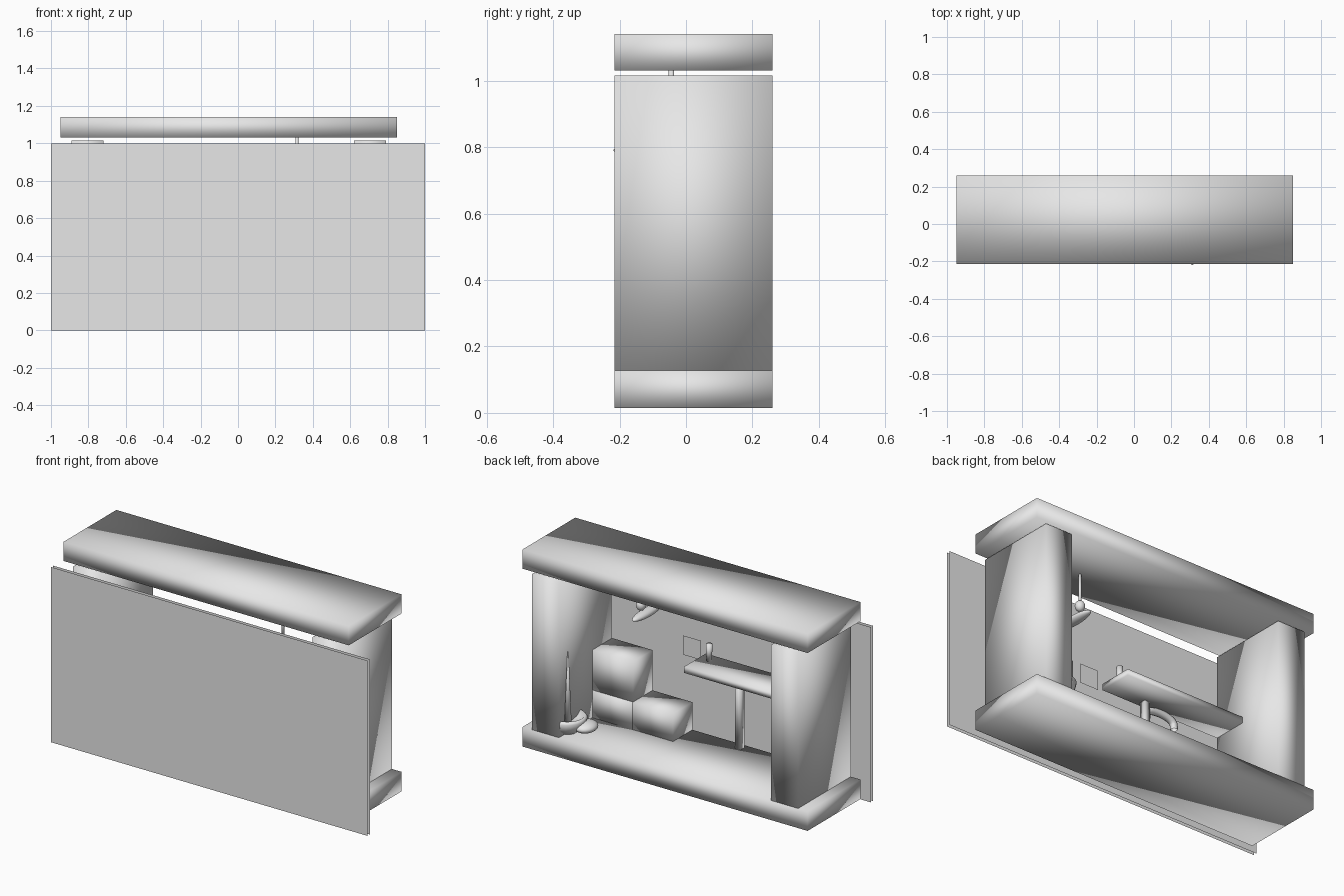
import bpy, bmesh, math
from mathutils import Matrix, Vector

cube = bpy.data.objects.get("Cube")
if cube:
    bpy.data.objects.remove(cube, do_unlink=True)

grey = bpy.data.materials.new("plain_grey")
grey.use_nodes = True
grey.diffuse_color = (0.8, 0.8, 0.8, 1)
grey.node_tree.nodes["Principled BSDF"].inputs["Base Color"].default_value = (0.8, 0.8, 0.8, 1)


def finish(name, bm, smooth=True):
    mesh = bpy.data.meshes.new(name)
    for face in bm.faces:
        face.smooth = smooth
    bm.to_mesh(mesh)
    bm.free()
    mesh.materials.append(grey)
    obj = bpy.data.objects.new(name, mesh)
    bpy.context.collection.objects.link(obj)
    return obj


def box(name, x, y, z):
    """Softly shaded box from three (min, max) ranges."""
    bm = bmesh.new()
    bmesh.ops.create_cube(bm, size=1)
    for v in bm.verts:
        v.co = Vector([lo + (c + 0.5) * (hi - lo) for c, (lo, hi) in zip(v.co, (x, y, z))])
    return finish(name, bm)


def panel(name, x, y, z):
    """Single upright sheet facing the front."""
    bm = bmesh.new()
    corners = [(x[0], z[0]), (x[1], z[0]), (x[1], z[1]), (x[0], z[1])]
    bm.faces.new([bm.verts.new((a, y, b)) for a, b in corners])
    return finish(name, bm, False)


def ball(name, centre, radii):
    bm = bmesh.new()
    bmesh.ops.create_uvsphere(bm, u_segments=20, v_segments=12, radius=1)
    bmesh.ops.transform(bm, matrix=Matrix.Translation(centre) @ Matrix.Diagonal((*radii, 1)), verts=bm.verts)
    return finish(name, bm)


def post(name, centre, z, r_low, r_high):
    """Upright round bar or cone."""
    bm = bmesh.new()
    bmesh.ops.create_cone(bm, cap_ends=True, segments=16, radius1=r_low, radius2=r_high,
                          depth=z[1] - z[0])
    bmesh.ops.translate(bm, vec=(*centre, sum(z) / 2), verts=bm.verts)
    return finish(name, bm)


def lathe(name, profile, centre, steps=24):
    """Turned shape from (radius, height) points."""
    bm = bmesh.new()
    verts = [bm.verts.new((r, 0, h)) for r, h in profile]
    edges = [bm.edges.new(pair) for pair in zip(verts, verts[1:])]
    bmesh.ops.spin(bm, geom=verts + edges, cent=(0, 0, 0), axis=(0, 0, 1),
                   angle=math.tau, steps=steps)
    bmesh.ops.remove_doubles(bm, verts=bm.verts, dist=0.0005)
    bmesh.ops.recalc_face_normals(bm, faces=bm.faces)
    bmesh.ops.translate(bm, vec=centre, verts=bm.verts)
    return finish(name, bm)


# Front wall, two thin sheets
panel("front_wall_outer", (-1, 1), -0.26, (0, 1))
panel("front_wall_inner", (-1, 1), -0.24, (0, 1))

# Frame: roof, floor and two pillars
depth = (-0.215, 0.26)
box("roof", (-0.95, 0.85), depth, (1.03, 1.14))
box("floor", (-0.95, 0.85), depth, (0.015, 0.127))
box("left_pillar", (0.62, 0.79), depth, (0.127, 1.015))
box("right_pillar", (-0.89, -0.72), depth, (0.127, 1.015))

# Stacked seat blocks
seat = (-0.215, -0.04)
box("seat_block", (0.11, 0.365), seat, (0.127, 0.285))
box("seat_base", (0.365, 0.617), seat, (0.127, 0.285))
box("seat_back", (0.362, 0.617), seat, (0.285, 0.515))

# Table with leg, and a handle beneath it
box("table_top", (-0.745, 0.025), (-0.215, -0.018), (0.55, 0.585))
box("table_leg", (-0.235, -0.2), (-0.19, -0.155), (0.127, 0.55))
curve = bpy.data.curves.new("handle_path", "CURVE")
curve.dimensions = "3D"
curve.bevel_depth = 0.02
curve.bevel_resolution = 2
line = curve.splines.new("POLY")
line.points.add(12)
for i, p in enumerate(line.points):
    a = math.pi * i / 12
    p.co = (-0.33 - 0.09 * math.cos(a), -0.19, 0.475 + 0.06 * math.sin(a) ** 0.5, 1)
handle = bpy.data.objects.new("table_handle", curve)
curve.materials.append(grey)
bpy.context.collection.objects.link(handle)

# Cup on the table and plate on the wall
post("cup", (-0.038, -0.155), (0.585, 0.68), 0.015, 0.017)
panel("wall_plate", (0.055, 0.168), -0.215, (0.54, 0.65))

# Hanging lamp
ball("lamp_shade", (0.312, -0.092, 0.79), (0.032, 0.127, 0.022))
ball("lamp_bulb", (0.315, -0.044, 0.85), (0.026, 0.026, 0.03))
post("lamp_rod", (0.315, -0.044), (0.86, 1.03), 0.008, 0.008)

# Potted plant by the left pillar
lathe("plant_pot", [(0, 0.127), (0.06, 0.127), (0.095, 0.16), (0.105, 0.2),
                    (0.092, 0.215), (0.06, 0.19), (0, 0.18)], (0.64, 0.155, 0))
post("plant_stem", (0.605, 0.2), (0.17, 0.6), 0.02, 0.003)
ball("plant_leaf", (0.54, 0.13, 0.165), (0.06, 0.07, 0.03))
